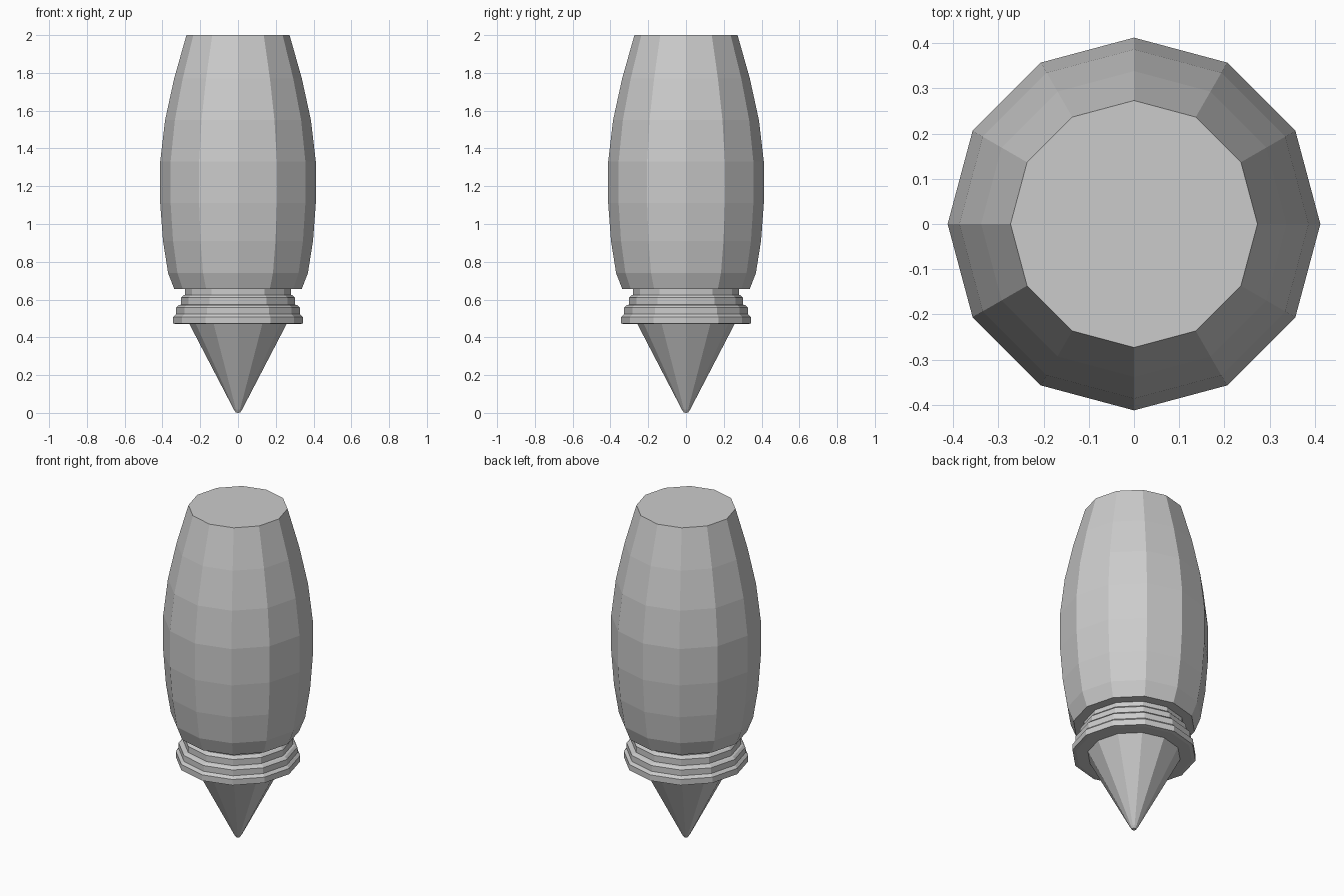
import bpy
import bmesh
from math import cos, sin, pi

if "Cube" in bpy.data.objects:
    bpy.data.objects.remove(bpy.data.objects["Cube"])

SIDES = 12


def lathe(name, profile):
    """Turn (radius, z) points around z with flat facets; radius 0 makes a pole."""
    bm = bmesh.new()
    rings = []
    for r, z in profile:
        n = 1 if r == 0 else SIDES
        rings.append([bm.verts.new((r * cos(2 * pi * i / SIDES),
                                    r * sin(2 * pi * i / SIDES), z)) for i in range(n)])
    for low, high in zip(rings, rings[1:]):
        for i in range(SIDES):
            j = (i + 1) % SIDES
            if len(low) == 1:
                bm.faces.new((low[0], high[j], high[i]))
            else:
                bm.faces.new((low[i], low[j], high[j], high[i]))
    # Flat lid, and flat base where the profile does not start at a point
    bm.faces.new(rings[-1])
    if len(rings[0]) > 1:
        bm.faces.new(rings[0][::-1])
    bmesh.ops.recalc_face_normals(bm, faces=bm.faces[:])
    mesh = bpy.data.meshes.new(name)
    bm.to_mesh(mesh)
    bm.free()
    obj = bpy.data.objects.new(name, mesh)
    bpy.context.collection.objects.link(obj)
    return obj


# Pointed tip with a slightly blunted end
lathe("pointed_tip", [(0, 0), (0.012, 0.003), (0.022, 0.018), (0.257, 0.47)])

# Stepped collar: four bands, each with a chamfered upper edge
collar = [(0.322, 0.47)]
for r, low, high in [(0.343, 0.473, 0.52), (0.327, 0.523, 0.57),
                     (0.302, 0.573, 0.622)]:
    collar += [(r, low), (r, high - 0.012), (r - 0.012, high)]
collar += [(0.28, 0.625), (0.28, 0.655)]
lathe("stepped_collar", collar)

# Barrel-shaped body
lathe("barrel_body", [(0.337, 0.655), (0.37, 0.74), (0.397, 0.91), (0.412, 1.11),
                      (0.412, 1.33), (0.386, 1.55), (0.338, 1.77), (0.273, 2.0)])
